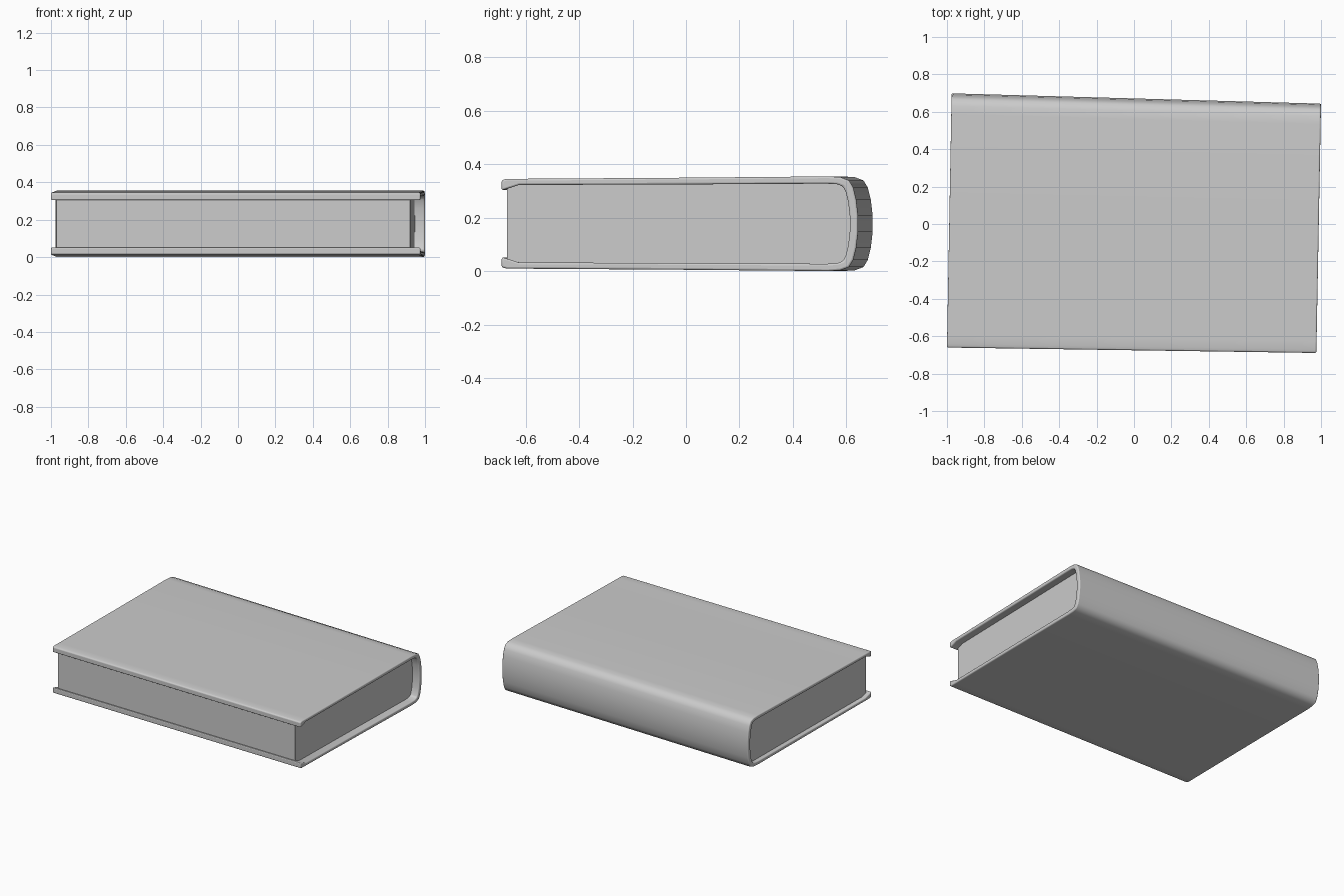
import bpy, bmesh

cube = bpy.data.objects.get("Cube")
if cube:
    bpy.data.objects.remove(cube, do_unlink=True)

MID = 0.178  # height of the middle of the closed book

grey = bpy.data.materials.new("plain_grey")
grey.use_nodes = True
colour = (0.6, 0.6, 0.6, 1)
grey.diffuse_color = colour
grey.node_tree.nodes["Principled BSDF"].inputs["Base Color"].default_value = colour


def skew(u, y, h):
    """Place a profile point at u along the book, with its slightly askew corners."""
    v = y / 0.675
    return (u * 0.9875 + 0.0125 * v, y - u * (0.021 + 0.0065 * v), MID + h)


def mirrored(half):
    return half + [(y, -h) for y, h in reversed(half)]


def finish(name, bm, bevel):
    bmesh.ops.recalc_face_normals(bm, faces=bm.faces)
    mesh = bpy.data.meshes.new(name)
    bm.to_mesh(mesh)
    bm.free()
    mesh.materials.append(grey)
    ob = bpy.data.objects.new(name, mesh)
    bpy.context.collection.objects.link(ob)
    mod = ob.modifiers.new("soft_edges", 'BEVEL')
    mod.width = bevel
    mod.segments = 3
    mod.limit_method = 'ANGLE'
    mod.angle_limit = 0.7
    bpy.ops.object.select_all(action='DESELECT')
    ob.select_set(True)
    bpy.context.view_layer.objects.active = ob
    bpy.ops.object.shade_smooth_by_angle(angle=0.7)


def sweep(name, outer, inner, u0, u1, bevel):
    """Solid strip between paired outer and inner outlines, run along the book."""
    bm = bmesh.new()
    rows = [[[bm.verts.new(skew(u, *p)) for p in line] for line in (outer, inner)]
            for u in (u0, u1)]
    (oa, ia), (ob, ib) = rows
    n = len(outer)
    for k in range(n - 1):
        for a, b in ((oa, ob), (ib, ia), (ia, oa), (ob, ib)):
            bm.faces.new((a[k], a[k + 1], b[k + 1], b[k]))
    for k in (0, n - 1):
        bm.faces.new((oa[k], ob[k], ib[k], ia[k]))
    finish(name, bm, bevel)


# Cover: two boards with a thickened front lip, wrapped round a bulging spine
outer = mirrored([(-0.675, 0.163), (-0.655, 0.168), (-0.61, 0.168), (0.0, 0.172),
                  (0.56, 0.177), (0.605, 0.174), (0.637, 0.162),
                  (0.653, 0.135), (0.664, 0.09), (0.671, 0.03)])
inner = mirrored([(-0.675, 0.125), (-0.657, 0.13), (-0.61, 0.145), (0.0, 0.147),
                  (0.55, 0.15), (0.59, 0.148), (0.613, 0.14),
                  (0.624, 0.12), (0.634, 0.08), (0.64, 0.025)])
sweep("cover", outer, inner, -1, 1, 0.007)

# Page block: set back from the board edges and rounded into the spine
top = [(-0.656, 0.156), (0.0, 0.156), (0.59, 0.156), (0.618, 0.145),
       (0.632, 0.12), (0.642, 0.08), (0.648, 0.025)]
bottom = [(y, -h) for y, h in top]
sweep("page_block", top, bottom, -0.972, 0.945, 0.004)
